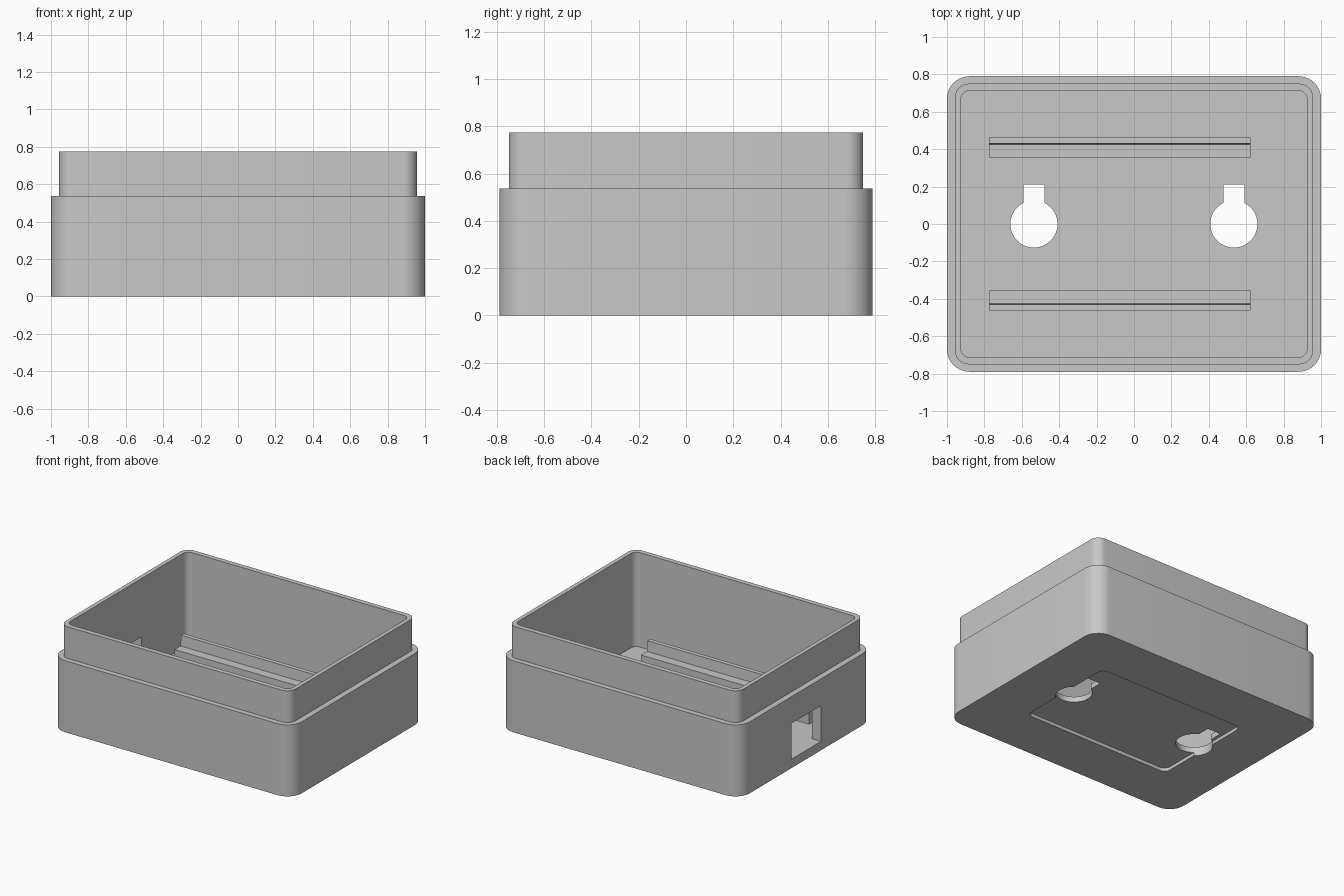
import bpy
import bmesh
from math import sin, cos, pi, asin, radians

cube = bpy.data.objects.get("Cube")
if cube:
    bpy.data.objects.remove(cube, do_unlink=True)

grey = bpy.data.materials.new("plain_grey")
grey.use_nodes = True
GREY = (0.58, 0.58, 0.58, 1)
grey.diffuse_color = GREY
grey.node_tree.nodes["Principled BSDF"].inputs["Base Color"].default_value = GREY


def make_object(name, bm):
    bmesh.ops.recalc_face_normals(bm, faces=bm.faces[:])
    mesh = bpy.data.meshes.new(name)
    bm.to_mesh(mesh)
    bm.free()
    mesh.materials.append(grey)
    obj = bpy.data.objects.new(name, mesh)
    bpy.context.collection.objects.link(obj)
    return obj


def rounded_rect(hx, hy, r, steps=10):
    """Outline of a rounded rectangle, anticlockwise."""
    points = []
    for i, (sx, sy) in enumerate([(1, 1), (-1, 1), (-1, -1), (1, -1)]):
        for k in range(steps + 1):
            a = (i + k / steps) * pi / 2
            points.append((sx * (hx - r) + r * cos(a), sy * (hy - r) + r * sin(a)))
    return points


def loft(name, sections):
    """Bridge (outline, z) sections of equal length and cap both ends."""
    bm = bmesh.new()
    rings = [[bm.verts.new((x, y, z)) for x, y in pts] for pts, z in sections]
    for a, b in zip(rings, rings[1:]):
        for i in range(len(a)):
            j = (i + 1) % len(a)
            bm.faces.new((a[i], a[j], b[j], b[i]))
    bm.faces.new(rings[0][::-1])
    bm.faces.new(rings[-1])
    return make_object(name, bm)


def prism(name, outline, z0, z1):
    return loft(name, [(outline, z0), (outline, z1)])


def keyhole(cx, r=0.126, half=0.0555, top=0.212, steps=48):
    """Round hole with a hanging slot towards the back."""
    a0 = asin(half / r)
    points = [(cx + half, top), (cx - half, top)]
    for k in range(steps + 1):
        a = pi / 2 + a0 + (2 * pi - 2 * a0) * k / steps
        points.append((cx + r * cos(a), r * sin(a)))
    return points


FLOOR = 0.066
STEP = 0.537
TOP = 0.775

# Open box with a stepped lip
outer = rounded_rect(1.0, 0.79, 0.12)
lip = rounded_rect(0.956, 0.75, 0.07)
inner = rounded_rect(0.925, 0.713, 0.045)
box = loft("box_shell", [(outer, 0), (outer, STEP), (lip, STEP),
                         (lip, TOP), (inner, TOP), (inner, FLOOR)])

# Underside recess, hanging holes and side port
port = [(-1.1, -0.175), (-0.85, -0.175), (-0.85, 0.175), (-1.1, 0.175)]
cutters = [
    prism("recess_cutter", rounded_rect(0.615, 0.4, 0.05), -0.1, 0.025),
    prism("left_keyhole_cutter", keyhole(0.534), -0.2, 0.25),
    prism("right_keyhole_cutter", keyhole(-0.535), -0.2, 0.25),
    prism("port_cutter", port, FLOOR + 0.001, 0.335),
]
bpy.context.view_layer.objects.active = box
for cutter in cutters:
    cutter.hide_render = True
    mod = box.modifiers.new("cut", 'BOOLEAN')
    mod.operation = 'DIFFERENCE'
    mod.solver = 'EXACT'
    mod.object = cutter
    bpy.ops.object.modifier_apply(modifier=mod.name)
for cutter in cutters:
    bpy.data.objects.remove(cutter, do_unlink=True)

bpy.ops.object.select_all(action='DESELECT')
box.select_set(True)
bpy.ops.object.shade_smooth_by_angle(angle=radians(30))

# Stepped board rails on the floor, mirrored front and back
profile = [(0.355, FLOOR - 0.01), (0.355, 0.213), (0.425, 0.213),
           (0.43, 0.292), (0.463, 0.292), (0.463, FLOOR - 0.01)]
for name, side in (("back_rail", 1), ("front_rail", -1)):
    bm = bmesh.new()
    ends = [[bm.verts.new((x, side * y, z)) for y, z in profile]
            for x in (-0.775, 0.622)]
    for i in range(len(profile)):
        j = (i + 1) % len(profile)
        bm.faces.new((ends[0][i], ends[0][j], ends[1][j], ends[1][i]))
    bm.faces.new(ends[0])
    bm.faces.new(ends[1])
    make_object(name, bm)
